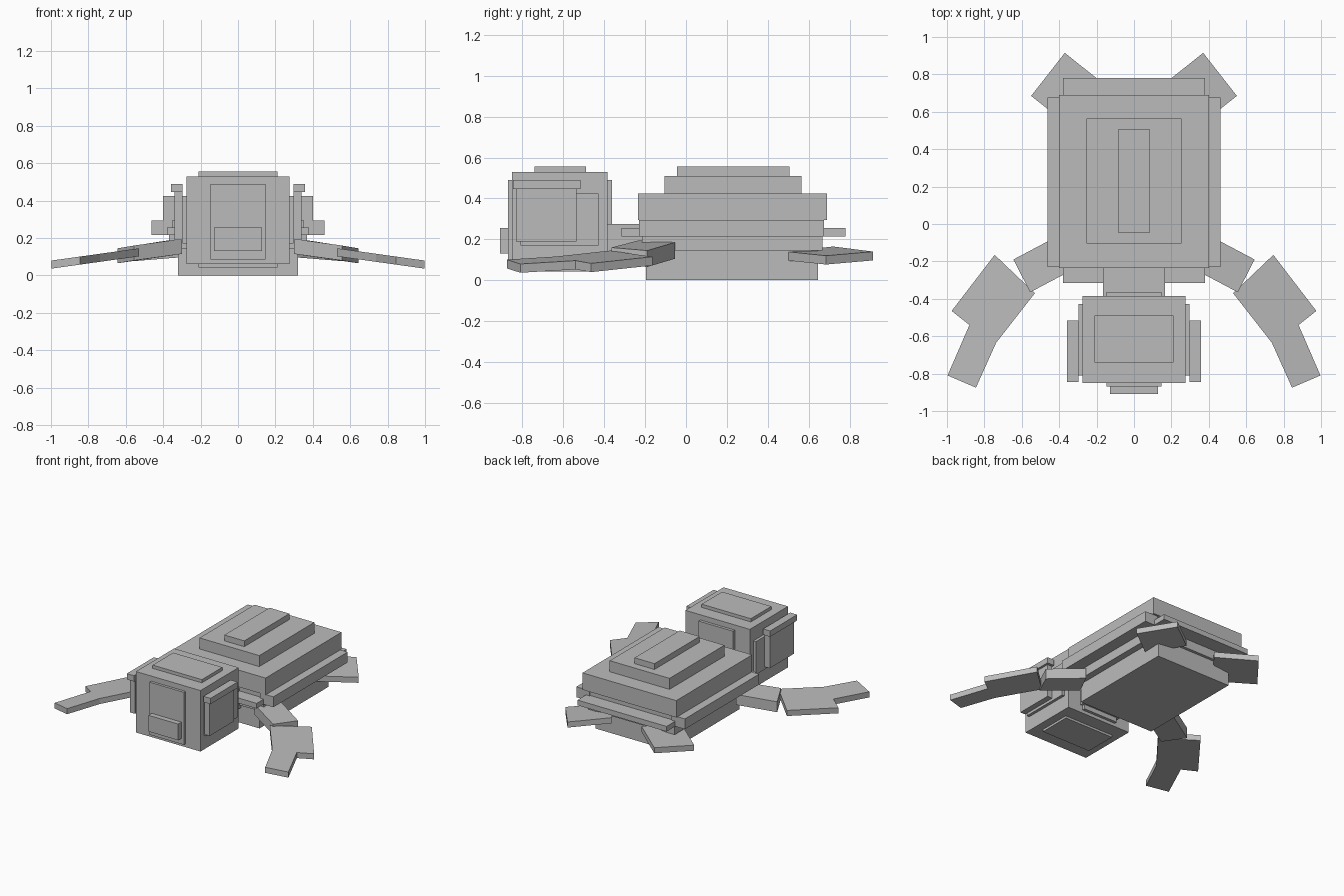
import bpy, bmesh
from mathutils import Vector

if "Cube" in bpy.data.objects:
    bpy.data.objects.remove(bpy.data.objects["Cube"], do_unlink=True)

grey = bpy.data.materials.new("plain_grey")
grey.use_nodes = True
grey.diffuse_color = (0.5, 0.5, 0.5, 1)
grey.node_tree.nodes["Principled BSDF"].inputs["Base Color"].default_value = (0.5, 0.5, 0.5, 1)


def finish(name, bm):
    bmesh.ops.recalc_face_normals(bm, faces=bm.faces)
    mesh = bpy.data.meshes.new(name)
    bm.to_mesh(mesh)
    bm.free()
    mesh.materials.append(grey)
    obj = bpy.data.objects.new(name, mesh)
    bpy.context.collection.objects.link(obj)
    return obj


def box(name, x, y, z):
    """Box from its extents along each axis."""
    bm = bmesh.new()
    bmesh.ops.create_cube(bm, size=1)
    for v in bm.verts:
        v.co = [lo + (c + 0.5) * (hi - lo) for c, (lo, hi) in zip(v.co, (x, y, z))]
    return finish(name, bm)


def centred(name, half, y, z):
    return box(name, (-half, half), y, z)


def paddle(name, side, top, thick):
    """Tilted slab below an outline of top corners, mirrored by side."""
    bm = bmesh.new()
    face = bm.faces.new([bm.verts.new((side * x, y, z)) for x, y, z in top])
    ext = bmesh.ops.extrude_face_region(bm, geom=[face], use_keep_orig=True)
    lower = [g for g in ext["geom"] if isinstance(g, bmesh.types.BMVert)]
    bmesh.ops.translate(bm, verts=lower, vec=Vector((0, 0, -thick)))
    return finish(name, bm)


# Body and stepped shell
centred("belly", 0.32, (-0.195, 0.645), (0, 0.15))
centred("body_core", 0.37, (-0.215, 0.667), (0.145, 0.30))
centred("shell_end_rim", 0.38, (-0.315, 0.78), (0.215, 0.255))
centred("shell_lower", 0.40, (-0.235, 0.69), (0.295, 0.425))
centred("shell_middle", 0.255, (-0.105, 0.565), (0.425, 0.51))
centred("shell_ridge", 0.085, (-0.045, 0.505), (0.51, 0.555))

# Head, neck and beak
centred("neck", 0.165, (-0.395, -0.2), (0.12, 0.275))
centred("head", 0.275, (-0.85, -0.385), (0.06, 0.53))
centred("head_top_plate", 0.21, (-0.74, -0.49), (0.53, 0.555))
centred("head_bottom_plate", 0.21, (-0.74, -0.49), (0.043, 0.06))
centred("face_plate", 0.147, (-0.87, -0.85), (0.085, 0.49))
centred("head_back_plate", 0.147, (-0.385, -0.363), (0.085, 0.49))
centred("beak", 0.127, (-0.91, -0.87), (0.13, 0.255))

# Paired parts
for s, label in ((1, "left"), (-1, "right")):
    def pair(name, a, b, y, z):
        box(f"{label}_{name}", sorted((s * a, s * b)), y, z)

    pair("shell_side_rim", 0.35, 0.463, (-0.23, 0.675), (0.215, 0.295))
    pair("cheek", 0.275, 0.297, (-0.81, -0.428), (0.17, 0.425))
    pair("eye", 0.297, 0.34, (-0.83, -0.535), (0.19, 0.445))
    pair("brow", 0.297, 0.357, (-0.845, -0.515), (0.445, 0.49))

    paddle(f"{label}_front_shoulder", s,
           [(0.30, -0.23, 0.195), (0.39, -0.055, 0.185),
            (0.645, -0.19, 0.145), (0.555, -0.365, 0.16)], 0.08)

    # Outer paddle slopes down toward the tip
    outline = [(0.53, -0.37), (0.745, -0.165), (0.975, -0.465), (0.88, -0.54),
               (0.997, -0.81), (0.845, -0.875), (0.737, -0.635)]
    paddle(f"{label}_front_flipper", s,
           [(x, y, 0.145 - 0.14 * (x - 0.53)) for x, y in outline], 0.043)

    paddle(f"{label}_rear_flipper", s,
           [(0.55, 0.685, 0.12), (0.37, 0.915, 0.14),
            (0.125, 0.72, 0.165), (0.305, 0.49, 0.14)], 0.043)
